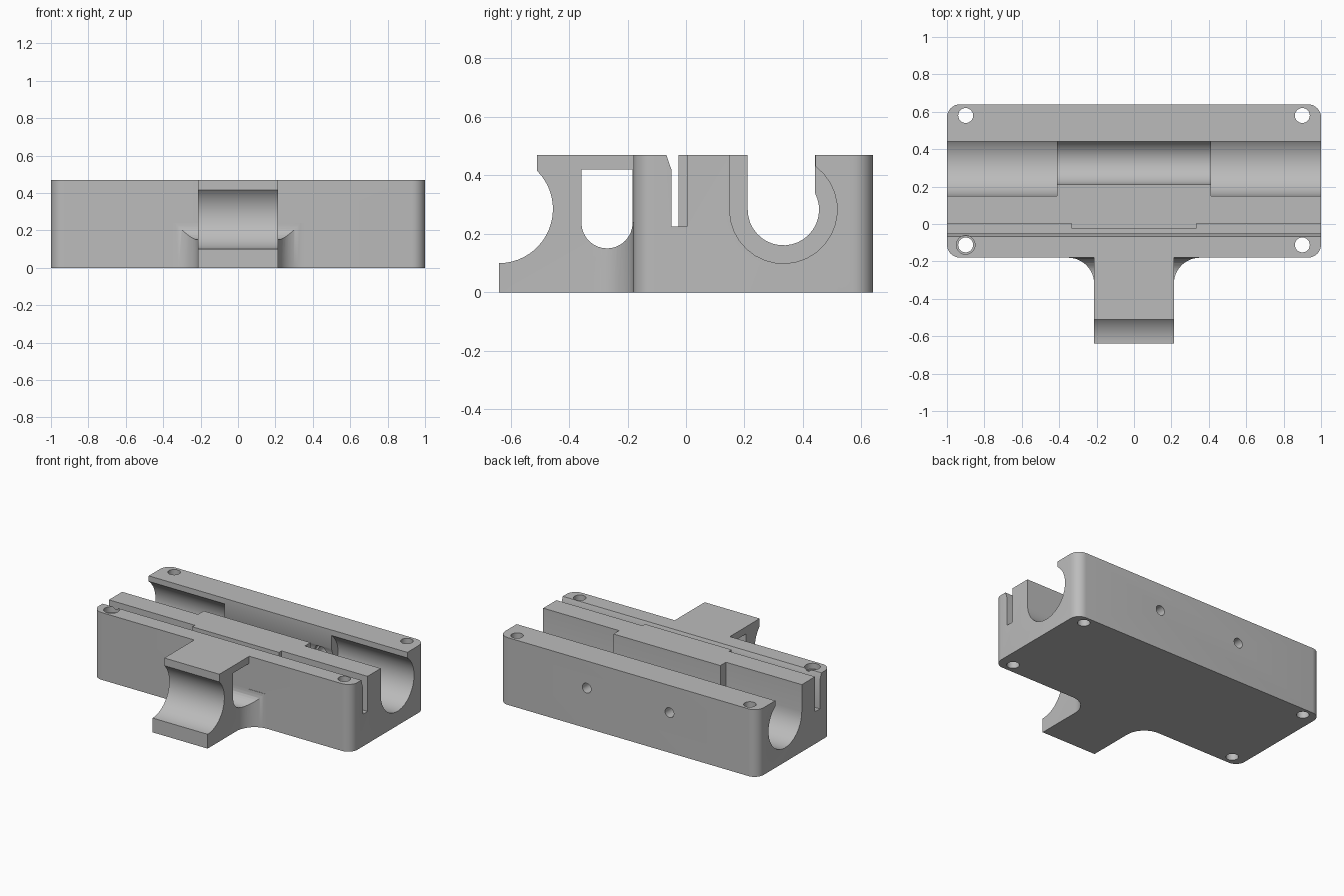
import bpy, bmesh
from math import pi, cos, sin, acos
from mathutils import Vector

cube = bpy.data.objects.get("Cube")
if cube:
    bpy.data.objects.remove(cube, do_unlink=True)

grey = bpy.data.materials.new("light grey")
grey.use_nodes = True
COLOUR = (0.5, 0.5, 0.5, 1)
grey.diffuse_color = COLOUR
grey.node_tree.nodes["Principled BSDF"].inputs["Base Color"].default_value = COLOUR

H = 0.47      # block height
ARM = 0.213   # half width of the arm


def arc(cx, cy, r, start, end, n=16):
    return [(cx + r * cos(start + (end - start) * i / n),
             cy + r * sin(start + (end - start) * i / n)) for i in range(n + 1)]


def prism(name, profile, axis, lo, hi):
    """Extrude a 2D profile along an axis; the profile uses the other two axes in order."""
    def place(p, t):
        return {"x": (t, *p), "y": (p[0], t, p[1]), "z": (*p, t)}[axis]
    bm = bmesh.new()
    face = bm.faces.new([bm.verts.new(place(p, lo)) for p in profile])
    grown = bmesh.ops.extrude_face_region(bm, geom=[face])["geom"]
    shift = Vector(place((0, 0), hi - lo))
    bmesh.ops.translate(bm, vec=shift, verts=[v for v in grown if isinstance(v, bmesh.types.BMVert)])
    bmesh.ops.recalc_face_normals(bm, faces=bm.faces)
    mesh = bpy.data.meshes.new(name)
    bm.to_mesh(mesh)
    bm.free()
    mesh.materials.append(grey)
    obj = bpy.data.objects.new(name, mesh)
    bpy.context.collection.objects.link(obj)
    return obj


def combine(target, tool, operation):
    """Apply a boolean and discard the tool."""
    bpy.context.view_layer.objects.active = target
    mod = target.modifiers.new(operation, "BOOLEAN")
    mod.operation, mod.solver, mod.object = operation, "EXACT", tool
    bpy.ops.object.modifier_apply(modifier=mod.name)
    bpy.data.objects.remove(tool, do_unlink=True)


def cut(target, *shape):
    combine(target, prism("cutter", *shape), "DIFFERENCE")


def circle(x, y, r, n=24):
    return arc(x, y, r, 0, 2 * pi * (n - 1) / n, n - 1)


def rect(x0, y0, x1, y1):
    return [(x0, y0), (x1, y0), (x1, y1), (x0, y1)]


# Main block with rounded vertical corners
R, BACK, FRONT = 0.07, 0.64, -0.18
outline = []
for i, (x, y) in enumerate([(1 - R, BACK - R), (R - 1, BACK - R), (R - 1, FRONT + R), (1 - R, FRONT + R)]):
    outline += arc(x, y, R, i * pi / 2, (i + 1) * pi / 2, 8)
block = prism("bearing_block", outline, "z", 0, H)

# Front arm with a concave seat
seat = arc(-0.64, 0.285, 0.185, -pi / 2, acos(0.13 / 0.185), 20)
arm = prism("arm", [(-0.1, 0), (-0.64, 0)] + seat + [(-0.51, H), (-0.1, H)], "x", -ARM, ARM)

# Fillets at the arm root
for side in (-1, 1):
    curve = arc(ARM + 0.14, -0.32, 0.14, pi, pi / 2, 12)
    shape = [(0.15, -0.12), (0.15, -0.32)] + curve + [(ARM + 0.14, -0.12)]
    combine(arm, prism("fillet", [(side * x, y) for x, y in shape], "z", 0, 0.24), "UNION")

# Round-bottomed window through the arm
window = arc(-0.27, 0.238, 0.0875, pi, 2 * pi) + [(-0.1825, 0.42), (-0.3575, 0.42)]
cut(arm, window, "x", -0.5, 0.5)
combine(block, arm, "UNION")


# Open-topped channel: narrow in the middle, wide at both ends
def channel(r, lip):
    cy, cz = 0.333, 0.283
    end = 2 * pi + acos((lip - cy) / r)
    return [(cy - r, 0.6)] + arc(cy, cz, r, pi, end, 20) + [(lip, 0.6)]


cut(block, channel(0.122, 0.441), "x", -1.1, 1.1)
for lo, hi in ((-1.1, -0.413), (0.413, 1.1)):
    cut(block, channel(0.184, 0.442), "x", lo, hi)

# Belt slot with a chamfered front lip, wider towards the ends
cut(block, [(-0.05, 0.225), (-0.05, 0.42), (-0.077, 0.5), (-0.025, 0.5), (-0.025, 0.225)], "x", -1.1, 1.1)
for lo, hi in ((-1.1, -0.335), (0.335, 1.1)):
    cut(block, rect(-0.04, 0.225, 0.003, 0.5), "x", lo, hi)

# Corner screw holes, one with a shallow counterbore
for x in (-0.9, 0.9):
    for y in (0.58, -0.112):
        cut(block, circle(x, y, 0.04), "z", -0.1, 0.6)
cut(block, circle(-0.9, -0.112, 0.05), "z", H - 0.04, 0.6)

# Clamp screw holes in the back wall with nut pockets inside
for x in (-0.32, 0.32):
    cut(block, circle(x, 0.28, 0.034), "y", 0.4, 0.7)
    cut(block, circle(x, 0.28, 0.055, 6), "y", 0.4, 0.475)

bpy.ops.object.select_all(action="DESELECT")
block.select_set(True)
bpy.context.view_layer.objects.active = block
bpy.ops.object.shade_smooth_by_angle(angle=pi / 6)
